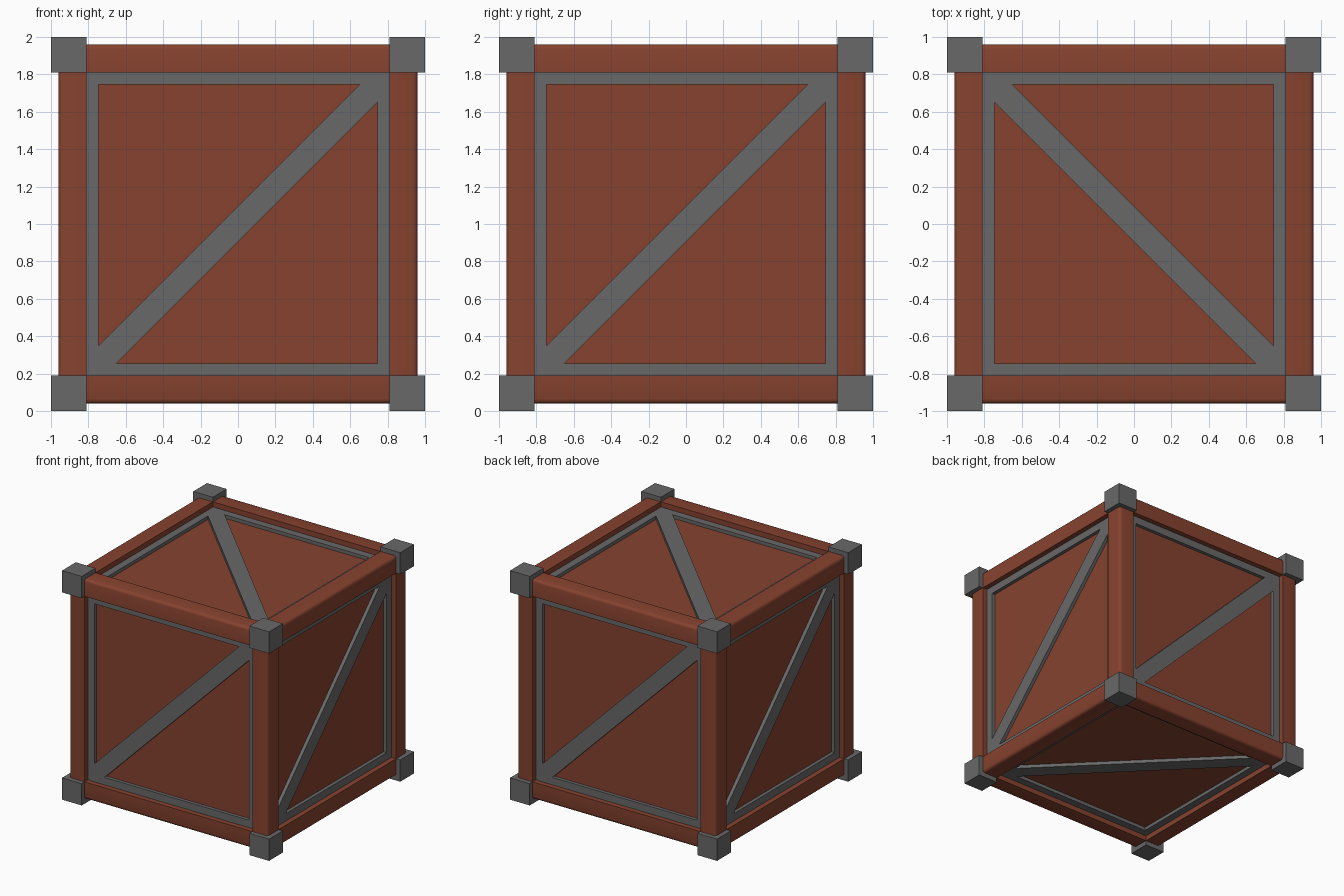
import bpy, bmesh
from math import radians
from mathutils import Matrix, Vector

if "Cube" in bpy.data.objects:
    bpy.data.objects.remove(bpy.data.objects["Cube"])

IN, BEAM, FRAME, PANEL = 0.81, 0.96, 0.915, 0.885
CENTRE = Matrix.Translation((0, 0, 1))


def material(name, rgb):
    m = bpy.data.materials.new(name)
    m.diffuse_color = (*rgb, 1)
    m.use_nodes = True
    m.node_tree.nodes["Principled BSDF"].inputs["Base Color"].default_value = m.diffuse_color
    return m


WOOD = material("wood", (0.24, 0.055, 0.028))
METAL = material("metal", (0.14, 0.14, 0.14))


def finish(name, bm, mat, matrix=Matrix()):
    bm.transform(CENTRE @ matrix)
    bmesh.ops.recalc_face_normals(bm, faces=bm.faces)
    me = bpy.data.meshes.new(name)
    bm.to_mesh(me)
    bm.free()
    me.materials.append(mat)
    ob = bpy.data.objects.new(name, me)
    bpy.context.collection.objects.link(ob)
    return ob


def box(lo, hi):
    bm = bmesh.new()
    bmesh.ops.create_cube(bm, size=1)
    lo, hi = Vector(lo), Vector(hi)
    for v in bm.verts:
        v.co = (lo + hi) / 2 + v.co * (hi - lo)
    return bm


# wooden core whose sides are the recessed panels
finish("panel_core", box([-PANEL] * 3, [PANEL] * 3), WOOD)

# metal corner blocks
for x in (-1, 1):
    for y in (-1, 1):
        for z in (-1, 1):
            bm = box((IN, IN, IN), (1, 1, 1))
            finish("corner_block", bm, METAL, Matrix.Diagonal((x, y, z, 1)))

# wooden edge beams with a softened outer edge
AXES = {"x": Matrix.Rotation(radians(90), 4, "Y"),
        "y": Matrix.Rotation(radians(90), 4, "X"),
        "z": Matrix()}
for axis, rot in AXES.items():
    for turn in range(4):
        bm = box((IN, IN, -IN), (BEAM, BEAM, IN))
        outer = [e for e in bm.edges
                 if all(v.co.x > 0.9 and v.co.y > 0.9 for v in e.verts)]
        bmesh.ops.bevel(bm, geom=outer, offset=0.025, segments=3,
                        profile=0.5, affect="EDGES")
        ob = finish("edge_beam_" + axis, bm, WOOD,
                    rot @ Matrix.Rotation(radians(90 * turn), 4, "Z"))
        bpy.ops.object.select_all(action="DESELECT")
        ob.select_set(True)
        bpy.context.view_layer.objects.active = ob
        bpy.ops.object.shade_smooth_by_angle(angle=radians(40))


# metal frame with diagonal brace, drawn facing the front
def brace_frame(name, matrix):
    i, d = 0.745, 0.65
    pts = dict(bl=(-IN, -IN), br=(IN, -IN), tr=(IN, IN), tl=(-IN, IN),
               A=(-i, -d), B=(-i, i), C=(d, i),
               D=(-d, -i), E=(i, -i), F=(i, d))
    bm = bmesh.new()
    v = {k: bm.verts.new((x, -FRAME, z)) for k, (x, z) in pts.items()}
    for loop in ("bl A B tl", "tl B C tr", "bl br E D",
                 "br tr F E", "bl D F tr C A"):
        bm.faces.new([v[k] for k in loop.split()])
    ext = bmesh.ops.extrude_face_region(bm, geom=bm.faces[:],
                                        use_keep_orig=True)
    for g in ext["geom"]:
        if isinstance(g, bmesh.types.BMVert):
            g.co.y = -PANEL + 0.01
    finish(name, bm, METAL, matrix)


for k, side in enumerate(("front", "right", "back", "left")):
    brace_frame(side + "_frame", Matrix.Rotation(radians(90 * k), 4, "Z"))
brace_frame("top_frame", Matrix.Rotation(radians(90), 4, "Z")
            @ Matrix.Rotation(radians(-90), 4, "X"))
brace_frame("bottom_frame", Matrix.Rotation(radians(90), 4, "X"))
